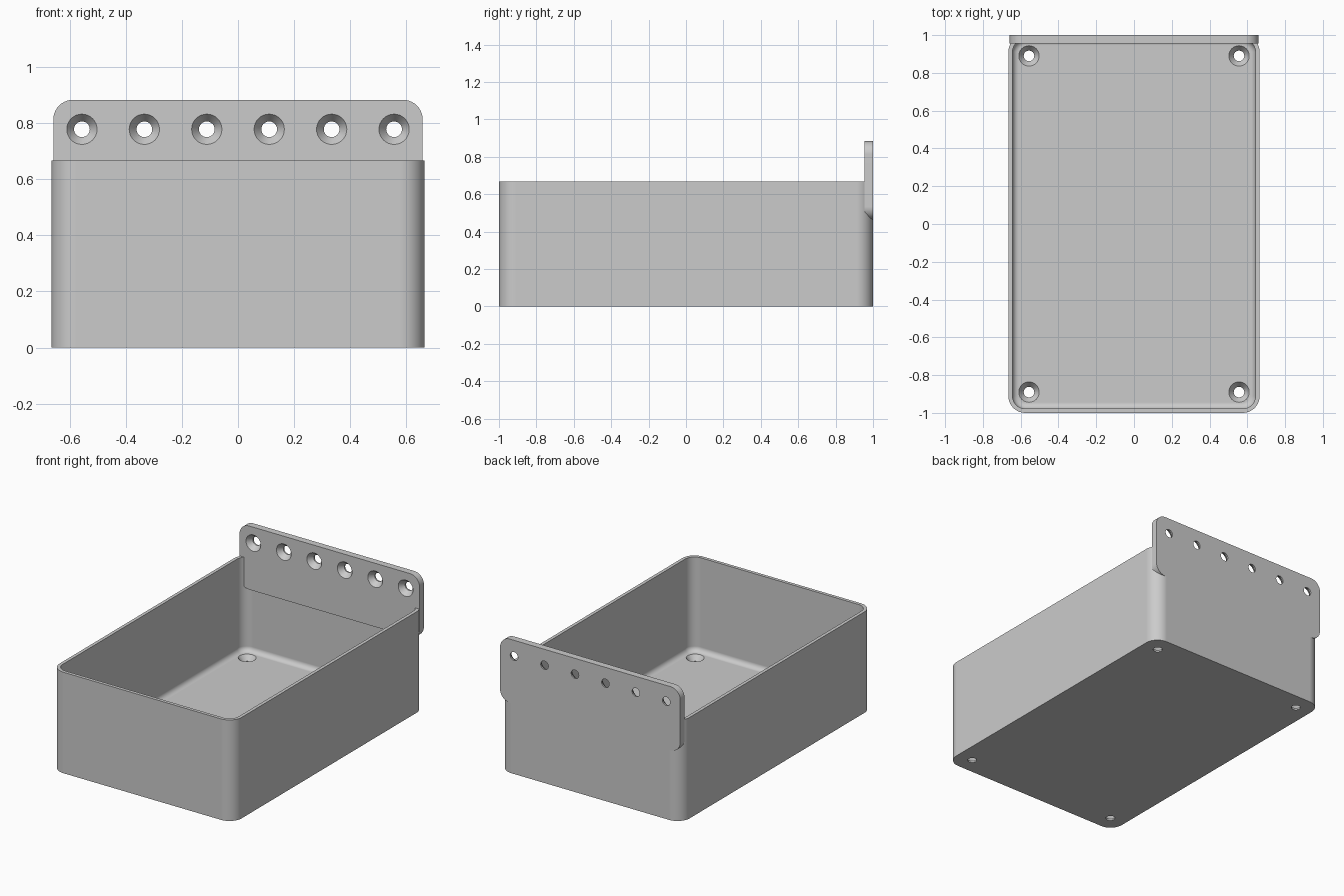
import bpy
import bmesh
import math
from mathutils import Matrix, Vector

cube = bpy.data.objects.get("Cube")
if cube:
    bpy.data.objects.remove(cube, do_unlink=True)

grey = bpy.data.materials.new("plain grey")
grey.use_nodes = True
grey.diffuse_color = (0.6, 0.6, 0.6, 1)
grey.node_tree.nodes["Principled BSDF"].inputs["Base Color"].default_value = grey.diffuse_color

HALF_X, HALF_Y, HEIGHT = 0.665, 1.0, 0.667
WALL, FLOOR, CORNER, FILLET = 0.022, 0.045, 0.089, 0.033
TAB, TAB_X, TAB_TOP, TAB_LOW, TAB_CORNER = 0.045, 0.658, 0.883, 0.463, 0.07
HOLE, SINK, SINK_DEPTH = 0.028, 0.054, 0.035


def rounded_rect(hx, hy, r, steps=10):
    """Counter-clockwise outline of a rectangle with round corners."""
    points = []
    for k, (sx, sy) in enumerate([(1, 1), (-1, 1), (-1, -1), (1, -1)]):
        for i in range(steps + 1):
            a = math.pi / 2 * (k + i / steps)
            points.append((sx * (hx - r) + r * math.cos(a), sy * (hy - r) + r * math.sin(a)))
    return points


def make_object(name, bm):
    bmesh.ops.recalc_face_normals(bm, faces=bm.faces)
    mesh = bpy.data.meshes.new(name)
    bm.to_mesh(mesh)
    bm.free()
    mesh.materials.append(grey)
    obj = bpy.data.objects.new(name, mesh)
    bpy.context.collection.objects.link(obj)
    return obj


def loft(bm, rings):
    """Skin a stack of equal rings and cap both ends."""
    loops = [[bm.verts.new(p) for p in ring] for ring in rings]
    for a, b in zip(loops, loops[1:]):
        for i in range(len(a)):
            j = (i + 1) % len(a)
            bm.faces.new((a[i], a[j], b[j], b[i]))
    bm.faces.new(loops[0])
    bm.faces.new(loops[-1])


def circle(matrix, r, z, sides=32):
    angles = [math.tau * i / sides for i in range(sides)]
    return [matrix @ Vector((r * math.cos(a), r * math.sin(a), z)) for a in angles]


def cut_holes(obj, matrices, depth):
    """Countersunk screw holes, opening along local +z."""
    bm = bmesh.new()
    profile = [(HOLE, -depth - 0.02), (HOLE, -SINK_DEPTH), (SINK, 0), (SINK, 0.02)]
    for m in matrices:
        loft(bm, [circle(m, r, z) for r, z in profile])
    cutter = make_object("hole_cutter", bm)
    cutter.hide_render = True
    mod = obj.modifiers.new("holes", "BOOLEAN")
    mod.operation, mod.solver, mod.object = "DIFFERENCE", "EXACT", cutter
    bpy.ops.object.select_all(action="DESELECT")
    obj.select_set(True)
    bpy.context.view_layer.objects.active = obj
    bpy.ops.object.modifier_apply(modifier=mod.name)
    bpy.data.objects.remove(cutter, do_unlink=True)
    bpy.ops.object.shade_smooth_by_angle(angle=math.radians(30))
    # Keep the large walls evenly flat beside the rounded corners
    obj.modifiers.new("flat_walls", "WEIGHTED_NORMAL").keep_sharp = True


# Open tray: outside wall, rim, inside wall, filleted floor
levels = [(0, 0), (0, HEIGHT), (WALL, HEIGHT)]
for i in range(9):
    a = math.pi / 2 * i / 8
    levels.append((WALL + FILLET * (1 - math.cos(a)), FLOOR + FILLET * (1 - math.sin(a))))
bm = bmesh.new()
loft(bm, [[(x, y, z) for x, y in rounded_rect(HALF_X - d, HALF_Y - d, CORNER - d)]
          for d, z in levels])
tray = make_object("tray", bm)
cut_holes(tray, [Matrix.Translation((sx * 0.556, sy * 0.89, FLOOR))
                 for sx in (-1, 1) for sy in (-1, 1)], FLOOR)

# Mounting plate with round corners, set into the back wall
middle = (TAB_TOP + TAB_LOW) / 2
outline = rounded_rect(TAB_X, (TAB_TOP - TAB_LOW) / 2, TAB_CORNER)
bm = bmesh.new()
loft(bm, [[(x, y, z + middle) for x, z in outline] for y in (HALF_Y, HALF_Y - TAB)])
plate = make_object("mounting_plate", bm)
cut_holes(plate, [Matrix.Translation(((i - 2.5) * 0.2225, HALF_Y - TAB, 0.778))
                  @ Matrix.Rotation(math.pi / 2, 4, "X") for i in range(6)], TAB)
